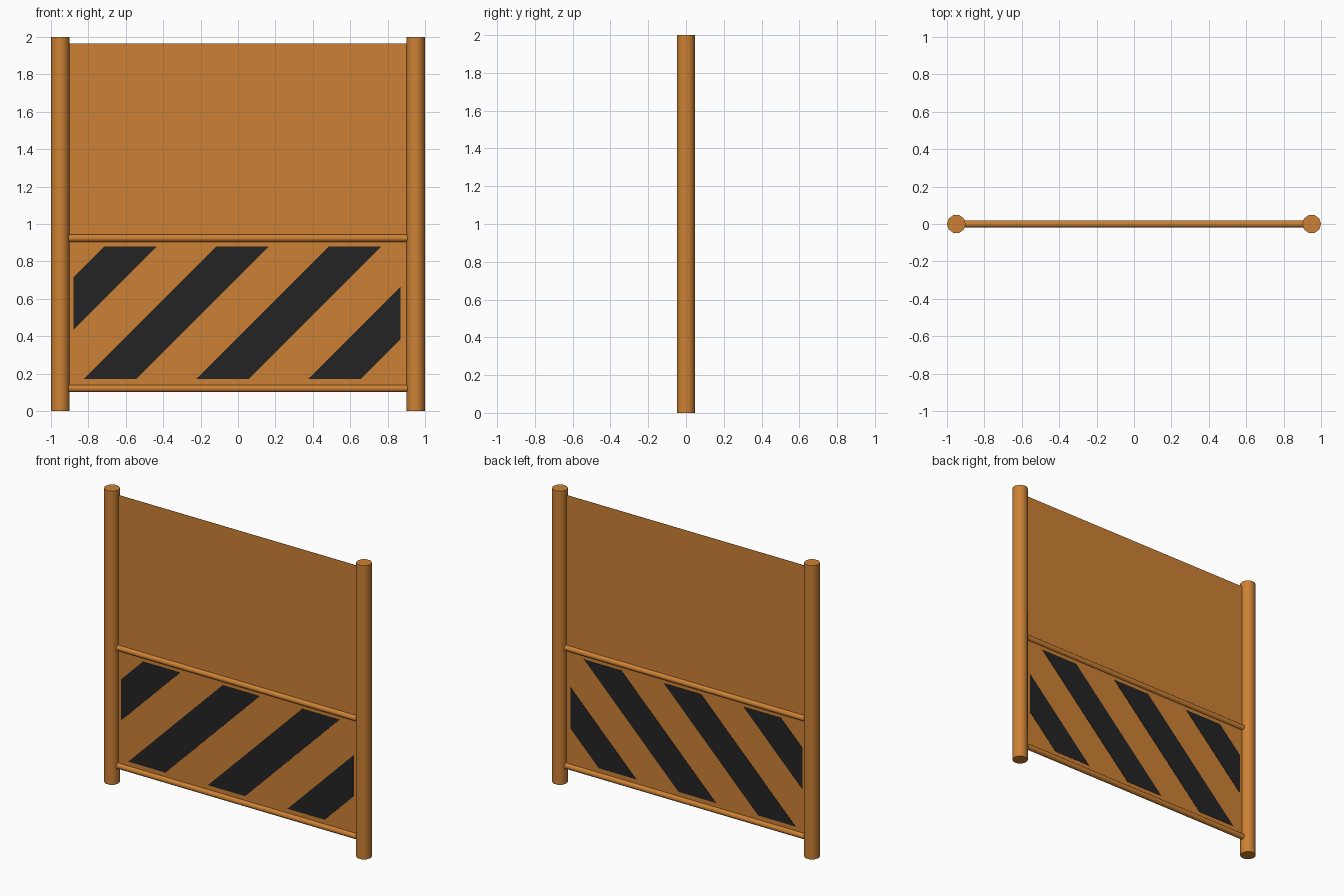
import bpy, bmesh, math
from mathutils import Vector

if "Cube" in bpy.data.objects:
    bpy.data.objects.remove(bpy.data.objects["Cube"])


def material(name, color):
    m = bpy.data.materials.new(name)
    m.diffuse_color = (*color, 1)
    m.use_nodes = True
    m.node_tree.nodes["Principled BSDF"].inputs["Base Color"].default_value = m.diffuse_color
    return m


orange = material("orange wood", (0.61, 0.222, 0.035))
black = material("stripe black", (0.017, 0.017, 0.017))


def rod(name, center, radius, length, sides, rotation=(0, 0, 0)):
    bpy.ops.mesh.primitive_cylinder_add(vertices=sides, radius=radius, depth=length,
                                        location=center, rotation=rotation)
    ob = bpy.context.object
    ob.name = name
    ob.data.materials.append(orange)
    bpy.ops.object.shade_smooth_by_angle(angle=math.radians(50))
    return ob


def plate(name, outline, thickness, mat, bounds=None):
    """Flat XZ polygon, clipped to bounds (x0, x1, z0, z1), thickened about y = 0."""
    bm = bmesh.new()
    bm.faces.new([bm.verts.new((x, -thickness / 2, z)) for x, z in outline])
    if bounds:
        x0, x1, z0, z1 = bounds
        for co, no in (((x0, 0, 0), (-1, 0, 0)), ((x1, 0, 0), (1, 0, 0)),
                       ((0, 0, z0), (0, 0, -1)), ((0, 0, z1), (0, 0, 1))):
            bmesh.ops.bisect_plane(bm, geom=bm.verts[:] + bm.edges[:] + bm.faces[:],
                                   plane_co=co, plane_no=no, clear_outer=True)
    ext = bmesh.ops.extrude_face_region(bm, geom=bm.faces[:], use_keep_orig=True)
    moved = [g for g in ext["geom"] if isinstance(g, bmesh.types.BMVert)]
    bmesh.ops.translate(bm, verts=moved, vec=Vector((0, thickness, 0)))
    bmesh.ops.recalc_face_normals(bm, faces=bm.faces[:])
    me = bpy.data.meshes.new(name)
    bm.to_mesh(me)
    bm.free()
    me.materials.append(mat)
    ob = bpy.data.objects.new(name, me)
    bpy.context.collection.objects.link(ob)
    return ob


# Side posts
for side, x in (("left", -0.95), ("right", 0.95)):
    rod(side + "_post", (x, 0, 1), 0.05, 2, 10, (0, 0, math.radians(90)))

# Horizontal rails
for level, z in (("lower", 0.121), ("upper", 0.924)):
    rod(level + "_rail", (0, 0, z), 0.02, 1.81, 10, (0, math.pi / 2, 0))

# Thin board between the posts
plate("board", [(-0.93, 0.121), (0.93, 0.121), (0.93, 1.965), (-0.93, 1.965)], 0.002, orange)

# Diagonal warning stripes, visible on both faces and clipped to the painted area
for k in range(-1, 3):
    x, w, z0, h = -0.825 + 0.6 * k, 0.28, 0.17, 0.71
    plate("stripe_%d" % (k + 2),
          [(x, z0), (x + w, z0), (x + w + h, z0 + h), (x + h, z0 + h)],
          0.006, black, (-0.88, 0.87, z0 - 0.01, z0 + h + 0.01))
